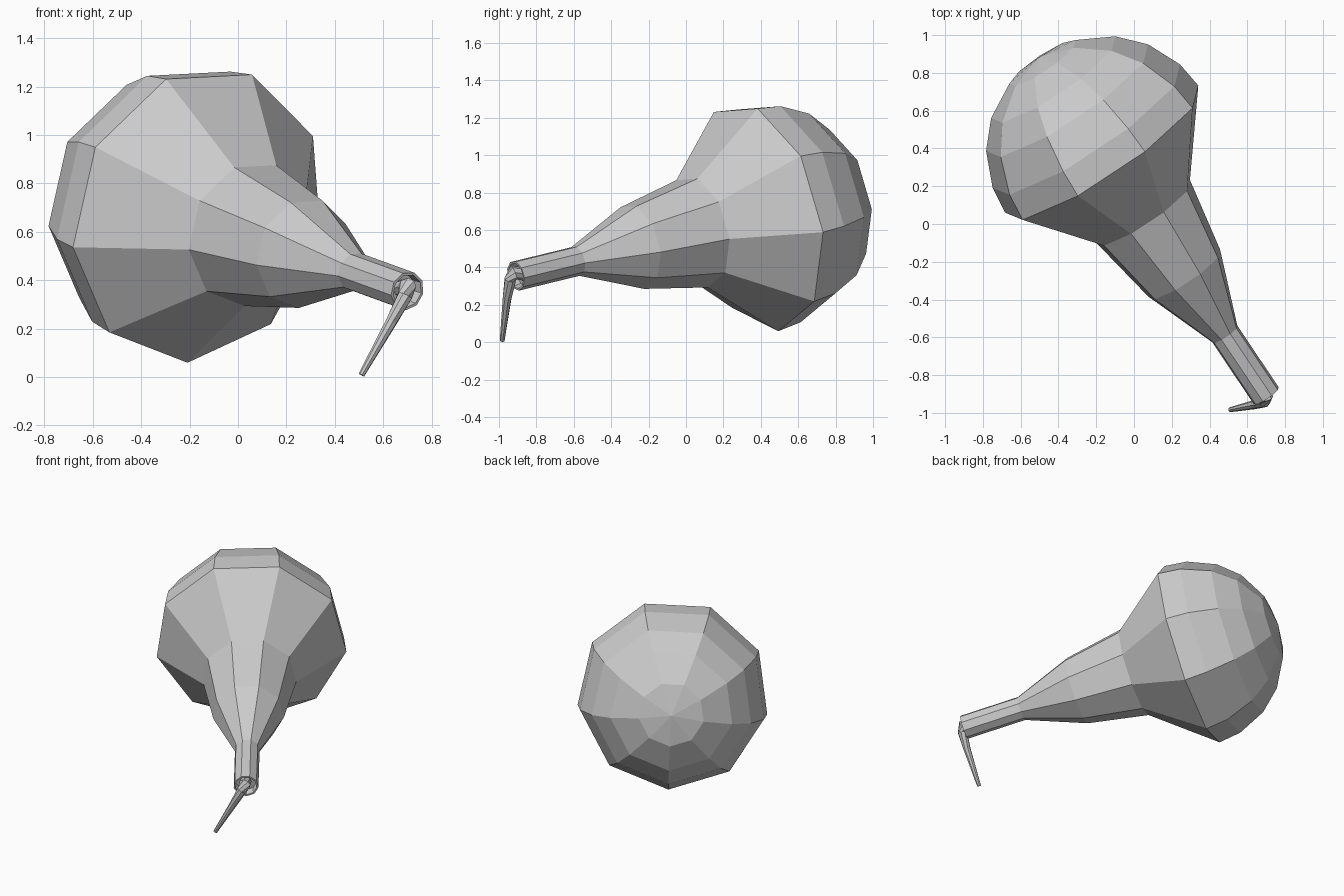
import bpy
import bmesh
import math
from mathutils import Vector

cube = bpy.data.objects.get("Cube")
if cube:
    bpy.data.objects.remove(cube, do_unlink=True)

grey = bpy.data.materials.new("light_grey")
grey.use_nodes = True
GREY = (0.6, 0.6, 0.6, 1)
grey.diffuse_color = GREY
grey.node_tree.nodes["Principled BSDF"].inputs["Base Color"].default_value = GREY


def loft(name, rings, sides, phase):
    """Skin rings of (centre, axis, radius); a zero radius makes a pole."""
    bm = bmesh.new()
    loops = []
    for centre, axis, radius in rings:
        axis = axis.normalized()
        across = axis.cross(Vector((0, 0, 1))).normalized()
        up = across.cross(axis)
        if radius == 0:
            loops.append([bm.verts.new(centre)] * sides)
            continue
        angles = [phase + math.tau * i / sides for i in range(sides)]
        loops.append([bm.verts.new(centre + radius * (across * math.cos(a) + up * math.sin(a)))
                      for a in angles])
    for a, b in zip(loops, loops[1:]):
        for i in range(sides):
            j = (i + 1) % sides
            corners = list(dict.fromkeys((a[i], a[j], b[j], b[i])))
            bm.faces.new(corners)
    for end in (loops[0], loops[-1]):
        if end[0] is not end[1]:
            bm.faces.new(end)
    bmesh.ops.recalc_face_normals(bm, faces=bm.faces)
    mesh = bpy.data.meshes.new(name)
    bm.to_mesh(mesh)
    bm.free()
    mesh.materials.append(grey)
    obj = bpy.data.objects.new(name, mesh)
    bpy.context.collection.objects.link(obj)
    return obj


# Body: recessed mouth, straight neck, flared shoulder, faceted dome
mouth = Vector((0.70, -0.91, 0.355))
axis = Vector((-0.546, 0.814, 0.198)).normalized()
profile = [(0.05, 0.066), (0, 0.07), (0, 0.081), (0.40, 0.081), (0.79, 0.231),
           (1.19, 0.304)]
DOME_START, DOME_RADIUS = 1.58, 0.622
for degrees in (0, 14, 33, 50, 70):
    a = math.radians(degrees)
    profile.append((DOME_START + DOME_RADIUS * math.sin(a), DOME_RADIUS * math.cos(a)))
profile.append((DOME_START + DOME_RADIUS, 0))
loft("bulb_body", [(mouth + axis * t, axis, r) for t, r in profile], 9, math.radians(72.5))

# Stem: thin tapered spout bending down out of the mouth
path = [((0.672, -0.87, 0.365), 0.035), ((0.698, -0.922, 0.372), 0.04),
        ((0.69, -0.94, 0.335), 0.032), ((0.635, -0.957, 0.23), 0.024),
        ((0.51, -0.983, 0.008), 0.013)]
points = [Vector(p) for p, r in path]
rings = []
for i, (p, r) in enumerate(path):
    direction = points[min(i + 1, len(points) - 1)] - points[max(i - 1, 0)]
    rings.append((points[i], direction, r))
loft("stem", rings, 8, 0)
